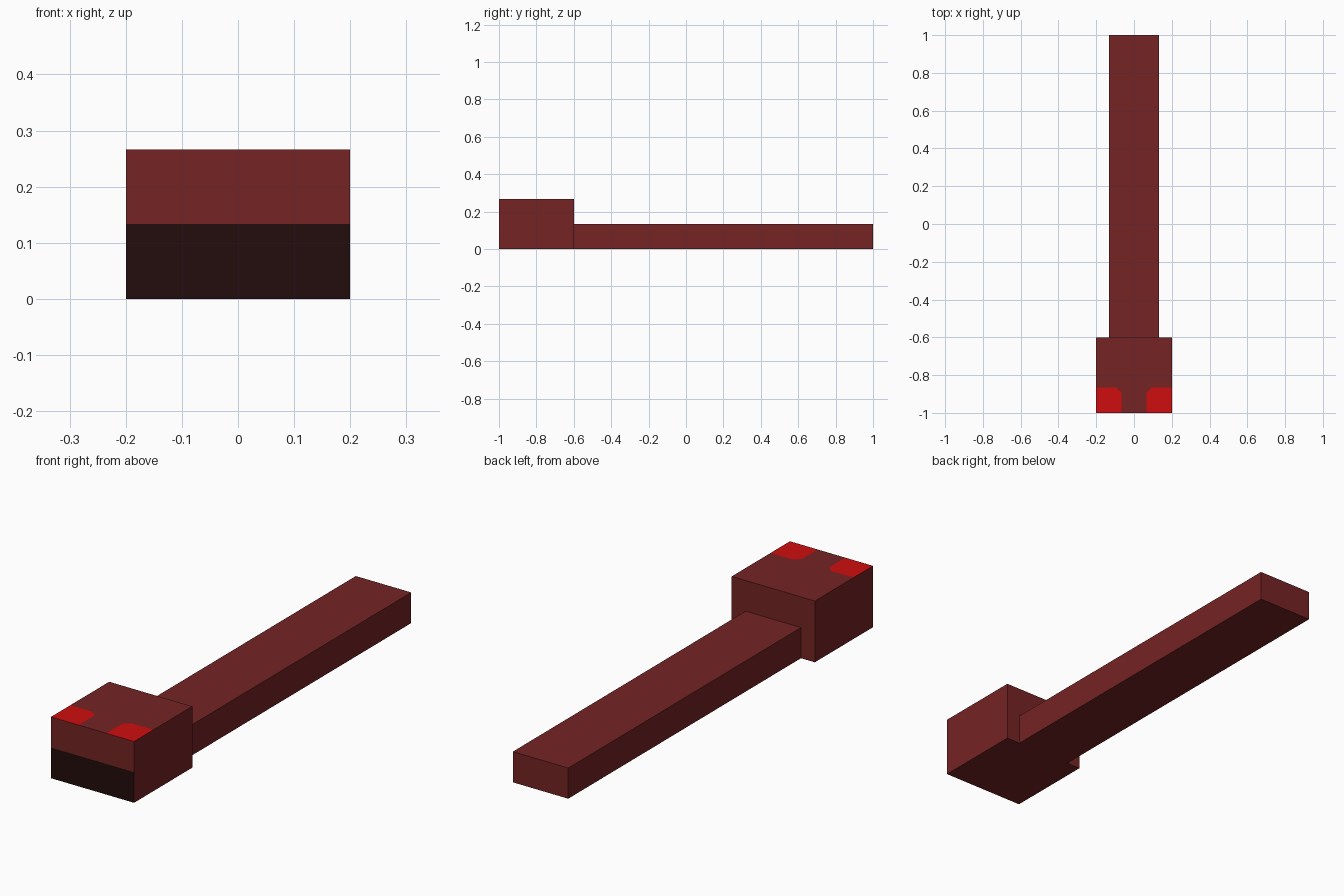
import bpy
import bmesh
from mathutils import Vector

cube = bpy.data.objects.get("Cube")
if cube:
    bpy.data.objects.remove(cube, do_unlink=True)


def make_material(name, rgb):
    mat = bpy.data.materials.new(name)
    mat.use_nodes = True
    mat.diffuse_color = (*rgb, 1)
    mat.node_tree.nodes["Principled BSDF"].inputs["Base Color"].default_value = (*rgb, 1)
    return mat


def box_mesh(low, high):
    low, high = Vector(low), Vector(high)
    bm = bmesh.new()
    bmesh.ops.create_cube(bm, size=1)
    bmesh.ops.scale(bm, vec=high - low, verts=bm.verts)
    bmesh.ops.translate(bm, vec=(low + high) / 2, verts=bm.verts)
    return bm


def add_object(name, bm, materials):
    mesh = bpy.data.meshes.new(name)
    bm.to_mesh(mesh)
    bm.free()
    for mat in materials:
        mesh.materials.append(mat)
    obj = bpy.data.objects.new(name, mesh)
    bpy.context.collection.objects.link(obj)
    return obj


def cut(bm, faces, point, normal):
    edges = {e for f in faces for e in f.edges}
    verts = {v for f in faces for v in f.verts}
    bmesh.ops.bisect_plane(bm, geom=list(faces) + list(edges) + list(verts),
                           plane_co=point, plane_no=normal)


body_red = make_material("dark red", (0.178, 0.017, 0.018))
eye_red = make_material("bright red", (0.62, 0.004, 0.004))
mouth_dark = make_material("blackish red", (0.017, 0.004, 0.004))

UNIT = 0.4 / 3          # one third of the head width
HEAD_BACK = -0.6
EYE_BACK = -1 + UNIT
EYE_INNER = UNIT / 2
BEVEL = 0.025           # clipped inner corner of each eye

# Long flat body
add_object("body", box_mesh((-UNIT, HEAD_BACK, 0), (UNIT, 1, UNIT)), [body_red])

# Head, with the mouth and eyes cut into its front and top faces
bm = box_mesh((-0.2, -1, 0), (0.2, HEAD_BACK, 2 * UNIT))
cut(bm, [f for f in bm.faces if f.normal.y < -0.9], (0, 0, UNIT), (0, 0, 1))

eye_planes = [((0, EYE_BACK, 0), Vector((0, 1, 0)))]
for side in (-1, 1):
    eye_planes.append(((side * EYE_INNER, 0, 0), Vector((-side, 0, 0))))
    eye_planes.append(((side * (EYE_INNER + BEVEL), EYE_BACK, 0), Vector((-side, 1, 0))))
for point, normal in eye_planes:
    cut(bm, [f for f in bm.faces if f.normal.z > 0.9], point, normal)

for face in bm.faces:
    c = face.calc_center_median()
    inset = abs(c.x) - EYE_INNER
    depth = EYE_BACK - c.y
    if face.normal.z > 0.9 and inset > 0 and depth > 0 and inset + depth > BEVEL:
        face.material_index = 1
    elif face.normal.y < -0.9 and c.z < UNIT:
        face.material_index = 2
add_object("head", bm, [body_red, eye_red, mouth_dark])
